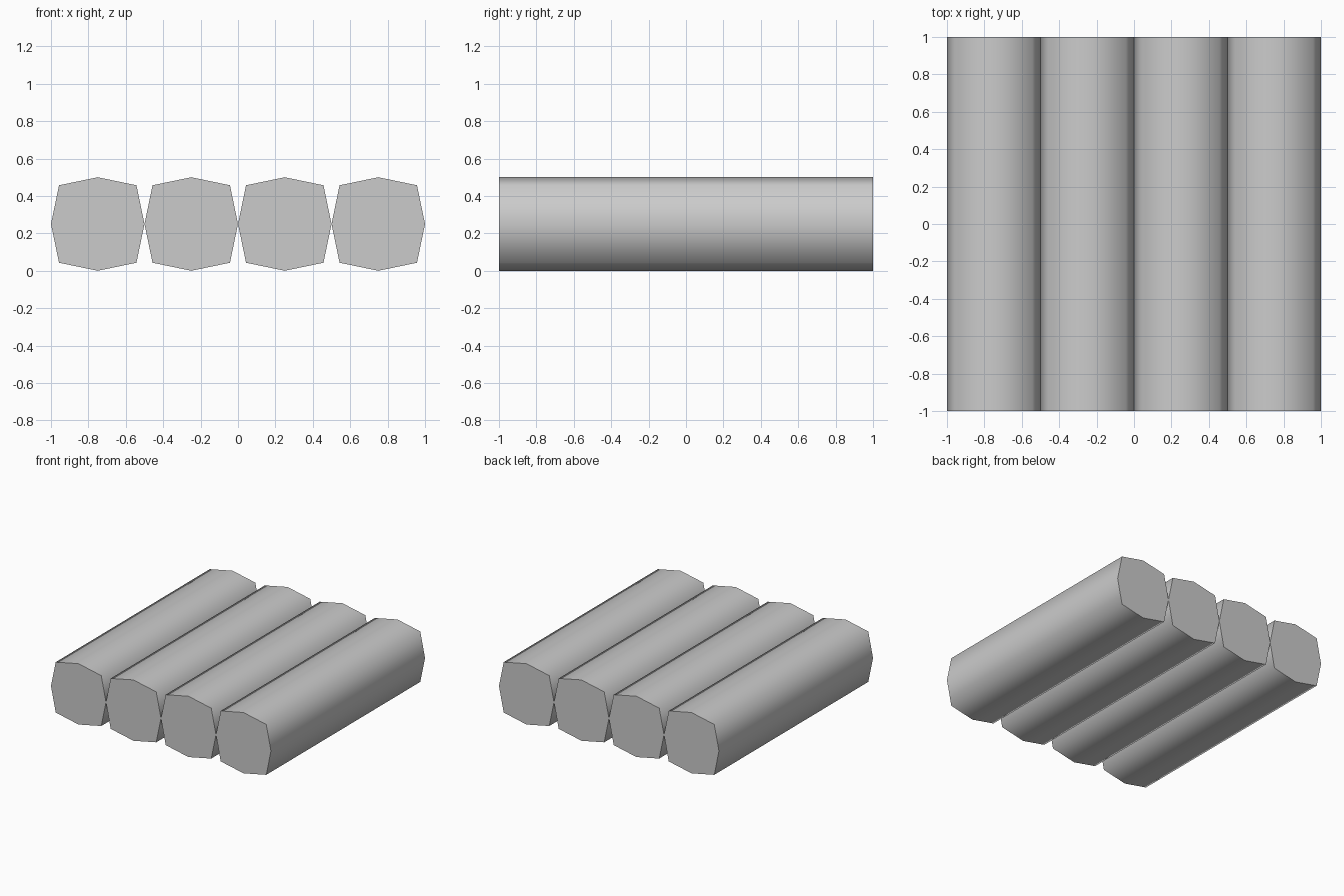
import bpy, bmesh
from math import radians
from mathutils import Matrix

if "Cube" in bpy.data.objects:
    bpy.data.objects.remove(bpy.data.objects["Cube"])

R = 0.25        # half width of a log
CORNER = 0.207  # offset of the diagonal corners
LENGTH = 2.0

# Bulged eight-sided log profile (x, z)
PROFILE = [(R, 0), (CORNER, CORNER), (0, R), (-CORNER, CORNER),
           (-R, 0), (-CORNER, -CORNER), (0, -R), (CORNER, -CORNER)]


def make_log(name, x):
    bm = bmesh.new()
    cap = bm.faces.new([bm.verts.new((px, -LENGTH / 2, pz)) for px, pz in PROFILE])
    ext = bmesh.ops.extrude_face_region(bm, geom=[cap], use_keep_orig=True)
    verts = [g for g in ext["geom"] if isinstance(g, bmesh.types.BMVert)]
    bmesh.ops.translate(bm, verts=verts, vec=(0, LENGTH, 0))
    bmesh.ops.recalc_face_normals(bm, faces=bm.faces)
    mesh = bpy.data.meshes.new(name)
    bm.to_mesh(mesh)
    bm.free()
    log = bpy.data.objects.new(name, mesh)
    log.location = (x, 0, R)
    bpy.context.collection.objects.link(log)
    # Smooth bark, sharp rim around the flat ends
    bpy.ops.object.select_all(action='DESELECT')
    log.select_set(True)
    bpy.context.view_layer.objects.active = log
    bpy.ops.object.shade_smooth_by_angle(angle=radians(75))


# Four logs side by side
for i in range(4):
    make_log(f"log_{i + 1}", (i - 1.5) * 2 * R)
